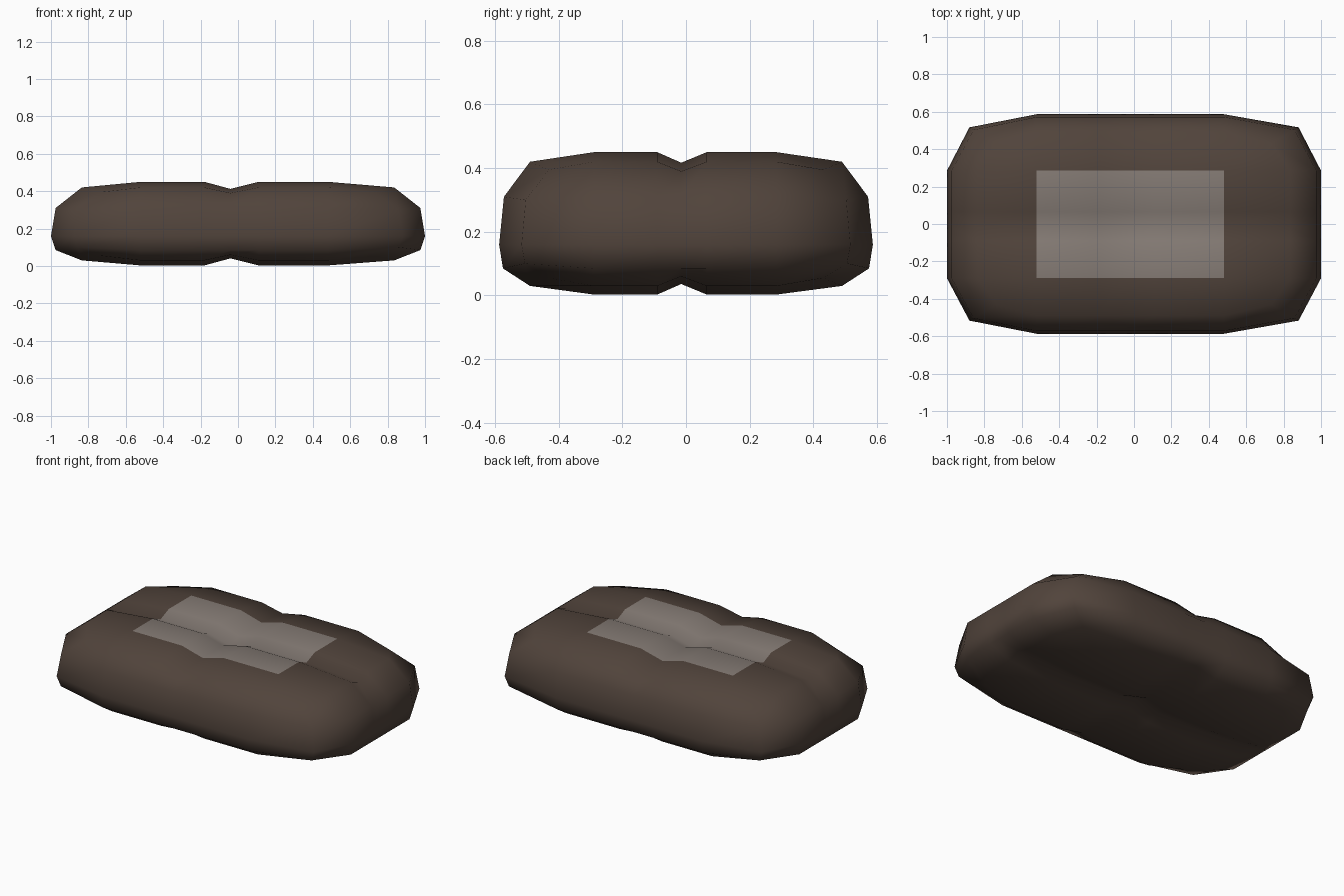
import bpy, bmesh

if "Cube" in bpy.data.objects:
    bpy.data.objects.remove(bpy.data.objects["Cube"])

# Flat colours
def material(name, rgb):
    m = bpy.data.materials.new(name)
    m.diffuse_color = (*rgb, 1.0)
    m.use_nodes = True
    m.node_tree.nodes["Principled BSDF"].inputs["Base Color"].default_value = m.diffuse_color
    return m

brown = material("dark_brown", (0.082, 0.057, 0.044))
grey = material("warm_grey", (0.235, 0.200, 0.178))

# Inner grid stations; index 3 is the pressed groove, ends are set per level
XS = [0, -0.52, -0.18, -0.04, 0.11, 0.48, 0]
YS = [0, -0.29, -0.09, -0.015, 0.065, 0.285, 0]
N = 7
# Outline of the cushion: walk once round the grid border
BORDER = ([(i, 0) for i in range(6)] + [(6, j) for j in range(6)] +
          [(i, 6) for i in range(6, 0, -1)] + [(0, j) for j in range(6, 0, -1)])


def plan(i, j, half_x, half_y):
    """Plan position of a grid point, with clipped corners."""
    x = -half_x if i == 0 else half_x if i == 6 else XS[i]
    y = -half_y if j == 0 else half_y if j == 6 else YS[j]
    if i in (0, 6) and j in (0, 6):
        x, y = x * 0.88, y * 0.88
    return x, y


bm = bmesh.new()


def sheet(face_z, edge_z, corner_z, inward):
    """Top or bottom skin with two crossing grooves."""
    grid = {}
    for i in range(N):
        for j in range(N):
            edges = (i in (0, 6)) + (j in (0, 6))
            z = (face_z, edge_z, corner_z)[edges]
            if i == 3:
                z += inward * (0.038 if edges == 0 else 0.03)
            if j == 3:
                z += inward * (0.033 if edges == 0 else 0.03)
            grid[i, j] = bm.verts.new((*plan(i, j, 0.835, 0.49), z))
    for i in range(N - 1):
        for j in range(N - 1):
            f = bm.faces.new([grid[i, j], grid[i + 1, j],
                              grid[i + 1, j + 1], grid[i, j + 1]])
            # Pale panel on the middle of the top
            if inward < 0 and 1 <= i <= 4 and 1 <= j <= 4:
                f.material_index = 1
    return [grid[k] for k in BORDER]


def ring(half_x, half_y, z, corner_z):
    """Side loop of the cushion."""
    return [bm.verts.new((*plan(i, j, half_x, half_y),
                          corner_z if i in (0, 6) and j in (0, 6) else z))
            for i, j in BORDER]


# Skins and side loops, bottom to top
loops = [sheet(0.003, 0.03, 0.055, 1),
         ring(0.975, 0.575, 0.085, 0.10),
         ring(1.0, 0.587, 0.16, 0.16),
         ring(0.975, 0.572, 0.31, 0.30),
         sheet(0.45, 0.42, 0.395, -1)]
for a, b in zip(loops, loops[1:]):
    for k in range(len(a)):
        n = (k + 1) % len(a)
        bm.faces.new([a[k], a[n], b[n], b[k]])
bmesh.ops.recalc_face_normals(bm, faces=bm.faces)
for f in bm.faces:
    f.smooth = True

mesh = bpy.data.meshes.new("cushion")
bm.to_mesh(mesh)
bm.free()
mesh.materials.append(brown)
mesh.materials.append(grey)
cushion = bpy.data.objects.new("cushion", mesh)
bpy.context.collection.objects.link(cushion)
